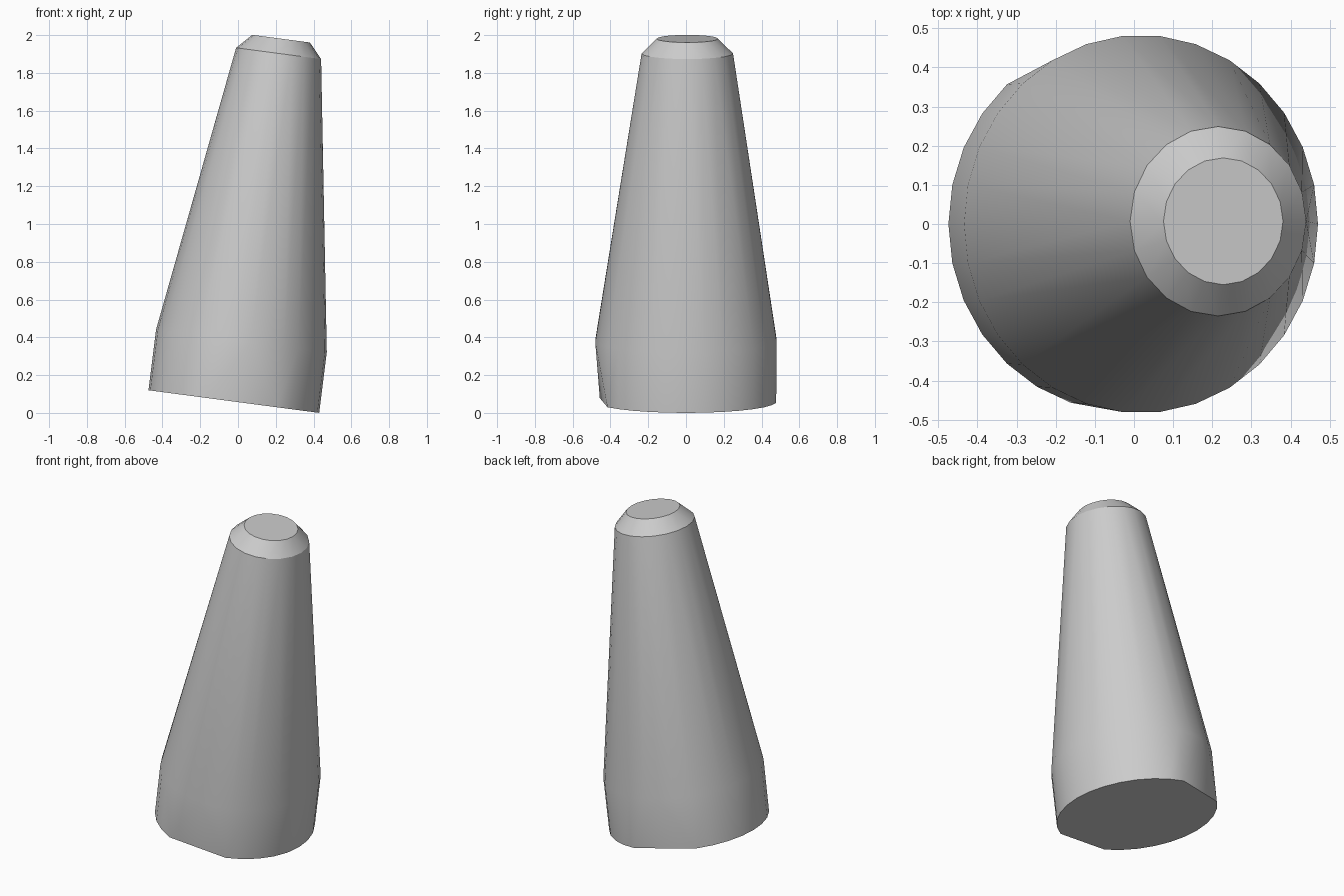
import bpy, bmesh
from math import sin, cos, radians
from mathutils import Vector

cube = bpy.data.objects.get("Cube")
if cube:
    bpy.data.objects.remove(cube, do_unlink=True)

# Plain grey material
grey = bpy.data.materials.new("plain_grey")
grey.use_nodes = True
colour = (0.6, 0.6, 0.6, 1)
grey.diffuse_color = colour
grey.node_tree.nodes["Principled BSDF"].inputs["Base Color"].default_value = colour

TILT = radians(7.55)
FLATS = ((-99, -62), (91, 128))  # azimuth spans trimmed from the base rim


def ring(bm, centre, rx, ry, sides, trims=()):
    """Add one tilted elliptical ring of points, leaving out trimmed spans."""
    for i in range(sides):
        deg = 360 * i / sides
        deg = deg - 360 if deg > 180 else deg
        if any(a < deg < b for a, b in trims):
            continue
        u, v = rx * cos(radians(deg)), ry * sin(radians(deg))
        bm.verts.new(Vector(centre) + Vector((u * cos(TILT), v, -u * sin(TILT))))


# Leaning tapered plug: base rim, shoulder, neck and chamfered cap
bm = bmesh.new()
ring(bm, (-0.022, 0, 0.06), 0.456, 0.48, 30, FLATS)
ring(bm, (0.018, 0, 0.38), 0.456, 0.483, 30)
ring(bm, (0.215, 0.007, 1.903), 0.227, 0.242, 20)
ring(bm, (0.228, 0.007, 1.981), 0.154, 0.162, 20)
bmesh.ops.convex_hull(bm, input=bm.verts[:])
bmesh.ops.dissolve_limit(bm, angle_limit=radians(0.5), verts=bm.verts[:], edges=bm.edges[:])
bmesh.ops.recalc_face_normals(bm, faces=bm.faces[:])

mesh = bpy.data.meshes.new("tapered_plug")
bm.to_mesh(mesh)
bm.free()
mesh.materials.append(grey)
plug = bpy.data.objects.new("tapered_plug", mesh)
bpy.context.collection.objects.link(plug)

# Smooth sides with crisp rims
bpy.ops.object.select_all(action='DESELECT')
plug.select_set(True)
bpy.context.view_layer.objects.active = plug
bpy.ops.object.shade_smooth_by_angle(angle=radians(30))
